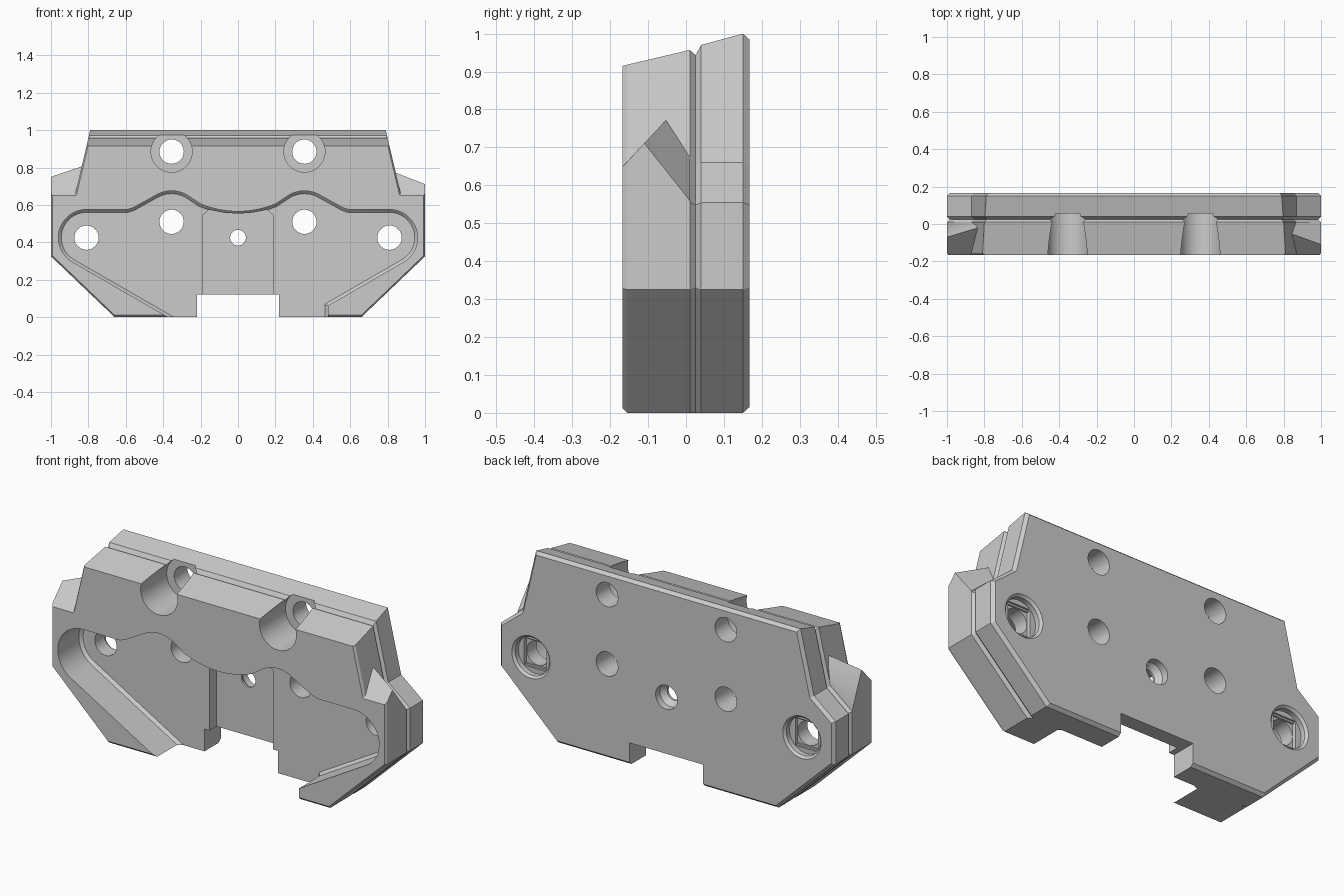
import bpy, bmesh
from math import cos, sin, radians
from mathutils import Vector

if "Cube" in bpy.data.objects:
    bpy.data.objects.remove(bpy.data.objects["Cube"])


def make_object(name, bm):
    bmesh.ops.recalc_face_normals(bm, faces=bm.faces)
    mesh = bpy.data.meshes.new(name)
    bm.to_mesh(mesh)
    bm.free()
    ob = bpy.data.objects.new(name, mesh)
    bpy.context.collection.objects.link(ob)
    return ob


def loft(name, layers):
    """Skin matching (x, z) outlines placed at successive y values."""
    bm = bmesh.new()
    rings = [[bm.verts.new((x, y, z)) for x, z in pts] for y, pts in layers]
    n = len(rings[0])
    for a, b in zip(rings, rings[1:]):
        for i in range(n):
            j = (i + 1) % n
            bm.faces.new((a[i], a[j], b[j], b[i]))
    bm.faces.new(rings[0])
    bm.faces.new(rings[-1][::-1])
    return make_object(name, bm)


def hull(name, points):
    bm = bmesh.new()
    for p in points:
        bm.verts.new(p)
    bmesh.ops.convex_hull(bm, input=bm.verts)
    return make_object(name, bm)


def inset(pts, dists):
    """Move every edge of a counter-clockwise outline inwards."""
    out = []
    n = len(pts)
    for i in range(n):
        p, q, r = (Vector(pts[k % n]) for k in (i - 1, i, i + 1))
        u, v = (q - p).normalized(), (r - q).normalized()
        a, b = Vector((-u.y, u.x)), Vector((-v.y, v.x))
        da, db = a.dot(q) + dists[i - 1], b.dot(q) + dists[i]
        det = a.x * b.y - a.y * b.x
        if abs(det) < 1e-4:
            out.append(tuple(q + b * dists[i]))
        else:
            out.append(((da * b.y - db * a.y) / det, (a.x * db - b.x * da) / det))
    return out


def arc(cx, cz, r, a0, a1, n):
    angles = [radians(a0 + (a1 - a0) * i / n) for i in range(n + 1)]
    return [(cx + r * cos(a), cz + r * sin(a)) for a in angles]


def rect(cx, cz, w, h):
    return [(cx - w, cz - h), (cx + w, cz - h), (cx + w, cz + h), (cx - w, cz + h)]


def circle(cx, cz, r):
    return arc(cx, cz, r, 0, 352.5, 47)


def boolean(target, tool, operation):
    mod = target.modifiers.new(tool.name, 'BOOLEAN')
    mod.operation, mod.object, mod.solver = operation, tool, 'EXACT'
    bpy.context.view_layer.objects.active = target
    bpy.ops.object.modifier_apply(modifier=mod.name)
    bpy.data.objects.remove(tool, do_unlink=True)


def cut(name, layers):
    boolean(body, loft(name, layers), 'DIFFERENCE')


def body_outline(top, side, bottom):
    half = [(0.66, 0), (1, 0.325), (1, 0.555), (0.87, 0.66), (0.79 + (1 - top) * 0.235, top)]
    pts = half + [(-x, z) for x, z in reversed(half)]
    return inset(pts, [side] * 4 + [0] + [side] * 4 + [bottom])


# Two-layer body with a side groove and sloping top
body = loft("housing_body", [
    (y, body_outline(top, s, b)) for y, top, s, b in (
        (-0.167, 0.915, 0.008, 0.012), (-0.155, 0.918, 0, 0), (0.01, 0.957, 0, 0),
        (0.025, 0.943, 0.015, 0), (0.04, 0.97, 0, 0), (0.15, 1.0, 0, 0),
        (0.167, 0.985, 0.015, 0.015))])

# Ridged shoulders on the front layer
for s, ridge, inner in ((1, (-0.11, 0.711), (-0.037, 0.789)), (-1, (-0.07, 0.75), (-0.01, 0.818))):
    pts = [(1, *ridge), (1, 0.01, 0.56), (1, 0.01, 0.4), (1, -0.155, 0.4),
           (1, -0.155, 0.662), (0.992, -0.167, 0.65), (0.992, -0.167, 0.4),
           (0.8, *inner), (0.8, 0.01, 0.731), (0.8, 0.01, 0.4),
           (0.8, -0.167, 0.65), (0.8, -0.167, 0.4)]
    boolean(body, hull("shoulder", [(s * x, y, z) for x, y, z in pts]), 'UNION')

# Wavy front pocket with a chamfered floor edge
pocket = ([(-0.2, -0.1), (0.48, -0.1), (0.48, 0.061)]
          + arc(0.81, 0.425, 0.15, -60, 90, 24) + [(0.59, 0.575), (0.56, 0.585)]
          + arc(0.355, 0.51, 0.165, 60, 120, 12)
          + arc(0, 1.085, 0.52, -67.4, -112.6, 14)
          + arc(-0.355, 0.51, 0.165, 60, 120, 12) + [(-0.56, 0.585), (-0.59, 0.575)]
          + arc(-0.81, 0.425, 0.15, 90, 240, 24))
floor_outline = inset(pocket, [0.015] * len(pocket))
cut("front_pocket", [(-0.3, pocket), (0.013, pocket), (0.028, floor_outline)])

# Central recess in the pocket floor
half = [(0.19, -0.1), (0.19, 0.545), (0.155, 0.574), (0.08, 0.559)]
recess = half + [(0, 0.553)] + [(-x, z) for x, z in reversed(half)]
cut("central_recess", [(0.0, recess), (0.088, recess)])

# Bottom notch
notch = rect(0, 0, 0.22, 0.12)
cut("bottom_notch", [(-0.3, notch), (0.3, notch)])

# Bolt holes, top counterbores and stepped rear nut seats
for s in (-1, 1):
    x = 0.355 * s
    for z in (0.885, 0.51):
        cut("bolt_hole", [(-0.3, circle(x, z, 0.065)), (0.3, circle(x, z, 0.065))])
    cut("top_counterbore", [(-0.3, circle(x, 0.885, 0.11)), (0.055, circle(x, 0.885, 0.11))])
    x, z = 0.81 * s, 0.425
    cut("pivot_hole", [(-0.3, circle(x, z, 0.065)), (0.3, circle(x, z, 0.065))])
    cut("nut_seat", [(0.128, circle(x, z, 0.102)), (0.155, circle(x, z, 0.102)),
                     (0.168, circle(x, z, 0.115)), (0.3, circle(x, z, 0.115))])
    cut("seat_slot", [(0.118, rect(x, z, 0.067, 0.076)), (0.14, rect(x, z, 0.067, 0.076))])
    cut("seat_square", [(0.108, rect(x, z, 0.067, 0.067)), (0.14, rect(x, z, 0.067, 0.067))])

# Centre hole, wider at the back
cut("centre_hole", [(y, circle(0, 0.425, r)) for y, r in
                    ((-0.3, 0.042), (0.1, 0.042), (0.13, 0.065), (0.3, 0.065))])

# Smooth the curved walls, keep machined edges sharp
bpy.ops.object.select_all(action='DESELECT')
body.select_set(True)
bpy.context.view_layer.objects.active = body
bpy.ops.object.shade_smooth_by_angle(angle=radians(20))
